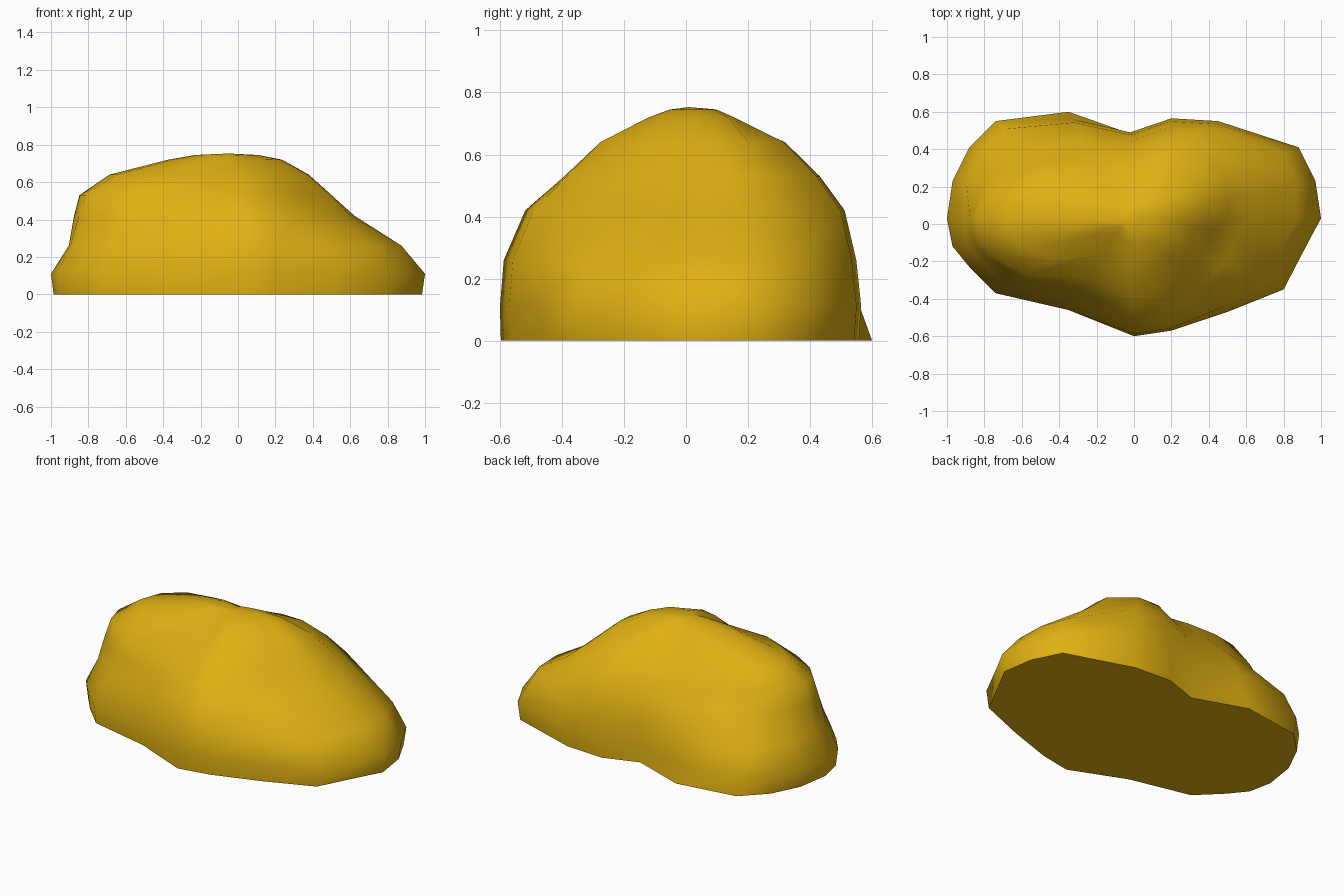
import bpy
import bmesh
import math

# Remove the default object only
default_cube = bpy.data.objects.get("Cube")
if default_cube:
    bpy.data.objects.remove(default_cube, do_unlink=True)


def make_material(name, colour):
    material = bpy.data.materials.new(name)
    material.use_nodes = True
    material.diffuse_color = colour
    shader = material.node_tree.nodes["Principled BSDF"]
    shader.inputs["Base Color"].default_value = colour
    return material


def make_ring(bm, outline, centre, fractions, height):
    """One horizontal contour: the outline drawn in toward the summit."""
    ring = []
    for (x, y), percent in zip(outline, fractions):
        amount = percent / 100
        ring.append(bm.verts.new((centre[0] + (x - centre[0]) * amount,
                                  centre[1] + (y - centre[1]) * amount,
                                  height)))
    return ring


def bridge_rings(bm, lower, upper):
    count = len(lower)
    for i in range(count):
        following = (i + 1) % count
        bm.faces.new((lower[i], lower[following], upper[following], upper[i]))


# Widest plan outline of the boulder, counter-clockwise from its left end
outline = [(1, .03), (.97, .23), (.88, .41), (.45, .55), (.2, .565),
           (-.02, .49), (-.35, .6), (-.74, .55), (-.88, .41), (-.97, .23),
           (-1, .03), (-.97, -.12), (-.88, -.23), (-.74, -.37), (-.35, -.46),
           (0, -.6), (.2, -.57), (.5, -.47), (.8, -.35), (.93, -.1)]
summit = (-.05, .03)
sides = len(outline)

# Foot and belly contours, with the small kicked-out toe at the back
foot = [98.5] * sides
belly = [100] * sides
foot[6], belly[6] = 100, 93
foot[15] = 99.5

# Shoulder contours: how far each direction still reaches at that height,
# with a ledge at the back right and gullies at the front
lower_flank = [88, 90, 92, 97, 97, 97, 90, 92, 92, 92,
               90, 92, 92, 92, 93, 98, 98, 95, 92, 88]
upper_flank = [62, 66, 72, 90, 90, 89, 75, 71, 75, 82,
               87, 87, 86, 82, 79, 87, 87, 73, 63, 62]
shoulder = [52, 54, 58, 75, 75, 72, 58, 57, 68, 78,
            84, 83, 82, 76, 66, 67, 69, 56, 48, 49]
brow = [40, 42, 45, 55, 54, 47, 42, 47, 57, 64,
        67, 65, 62, 55, 36, 45, 51, 42, 39, 38]
crown = [26, 28, 28, 24, 20, 17, 16, 22, 26, 30,
         34, 32, 27, 22, 16, 19, 25, 24, 24, 25]
cap = [percent * .55 for percent in crown]

contours = [(foot, 0), (belly, .11), (lower_flank, .26), (upper_flank, .42),
            (shoulder, .53), (brow, .64), (crown, .72), (cap, .745)]

# Skin the contours into one closed boulder
bm = bmesh.new()
rings = [make_ring(bm, outline, summit, fractions, height)
         for fractions, height in contours]
for lower, upper in zip(rings, rings[1:]):
    bridge_rings(bm, lower, upper)
bm.faces.new(list(reversed(rings[0])))
peak = bm.verts.new((summit[0], summit[1] - .02, .753))
for i in range(sides):
    bm.faces.new((rings[-1][i], rings[-1][(i + 1) % sides], peak))
bmesh.ops.recalc_face_normals(bm, faces=bm.faces[:])

mesh = bpy.data.meshes.new("boulder")
bm.to_mesh(mesh)
bm.free()
mesh.materials.append(make_material("golden yellow", (.74, .435, .006, 1)))
boulder = bpy.data.objects.new("boulder", mesh)
bpy.context.collection.objects.link(boulder)

# Smooth skin, crisp edge around the flat underside
bpy.ops.object.select_all(action="DESELECT")
boulder.select_set(True)
bpy.context.view_layer.objects.active = boulder
bpy.ops.object.shade_smooth_by_angle(angle=math.radians(60))
